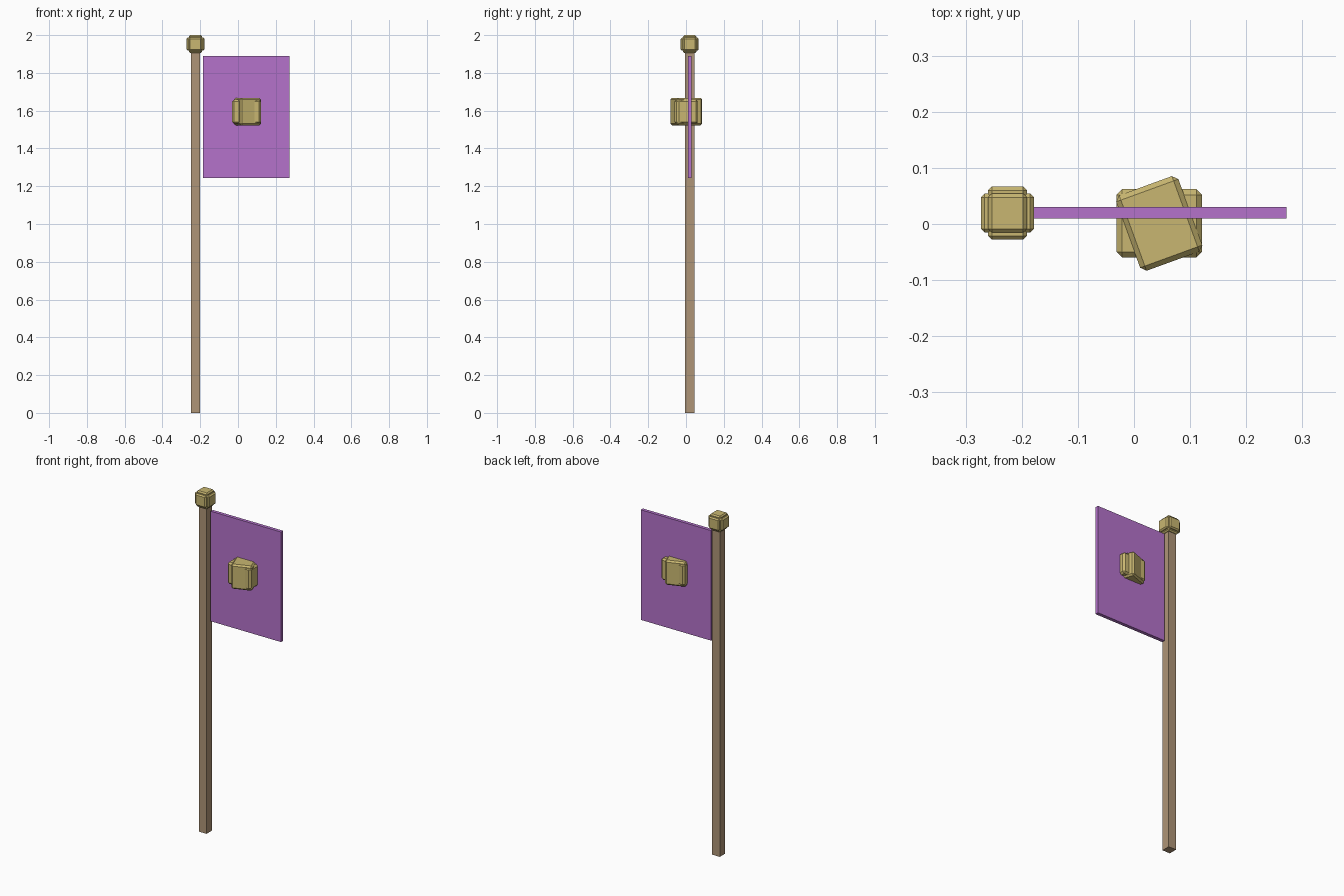
import bpy
import math
import bmesh
from mathutils import Matrix, Vector

default = bpy.data.objects.get("Cube")
if default:
    bpy.data.objects.remove(default, do_unlink=True)


def material(name, rgb):
    mat = bpy.data.materials.new(name)
    mat.use_nodes = True
    mat.diffuse_color = (*rgb, 1)
    mat.node_tree.nodes["Principled BSDF"].inputs["Base Color"].default_value = (*rgb, 1)
    return mat


wood = material("brown wood", (0.43, 0.30, 0.185))
gold = material("pale gold", (0.58, 0.47, 0.165))
cloth = material("purple cloth", (0.46, 0.17, 0.60))


def box(name, center, size, mat, bevel=0, turn=0):
    """Flat-shaded box with optional chamfered edges and a turn about z."""
    mesh = bpy.data.meshes.new(name)
    bm = bmesh.new()
    bmesh.ops.create_cube(bm, size=1, matrix=Matrix.Diagonal((*size, 1)))
    if bevel:
        bmesh.ops.bevel(bm, geom=bm.edges[:], offset=bevel, segments=1,
                        profile=0.5, affect='EDGES')
    bm.to_mesh(mesh)
    bm.free()
    mesh.materials.append(mat)
    obj = bpy.data.objects.new(name, mesh)
    obj.location = center
    obj.rotation_euler.z = math.radians(turn)
    bpy.context.collection.objects.link(obj)
    return obj


# Square pole and hanging cloth
box("pole", (-0.225, 0.019, 0.96), (0.05, 0.05, 1.92), wood)
box("banner_cloth", (0.044, 0.02, 1.567), (0.456, 0.02, 0.645), cloth)

# Finial: three crossed chamfered blocks, one long along each axis
for axis, name in enumerate(("finial_wide", "finial_deep", "finial_tall")):
    size = Vector((0.07, 0.07, 0.07))
    size[axis] = 0.095
    box(name, (-0.2255, 0.0195, 1.9525), size, gold, bevel=0.007)

# Emblem: a straight block crossed by a turned one, showing on both sides
box("emblem_straight", (0.045, 0.001, 1.595), (0.152, 0.122, 0.128), gold, bevel=0.01)
box("emblem_turned", (0.045, 0.001, 1.595), (0.118, 0.143, 0.145), gold, bevel=0.009, turn=20)
